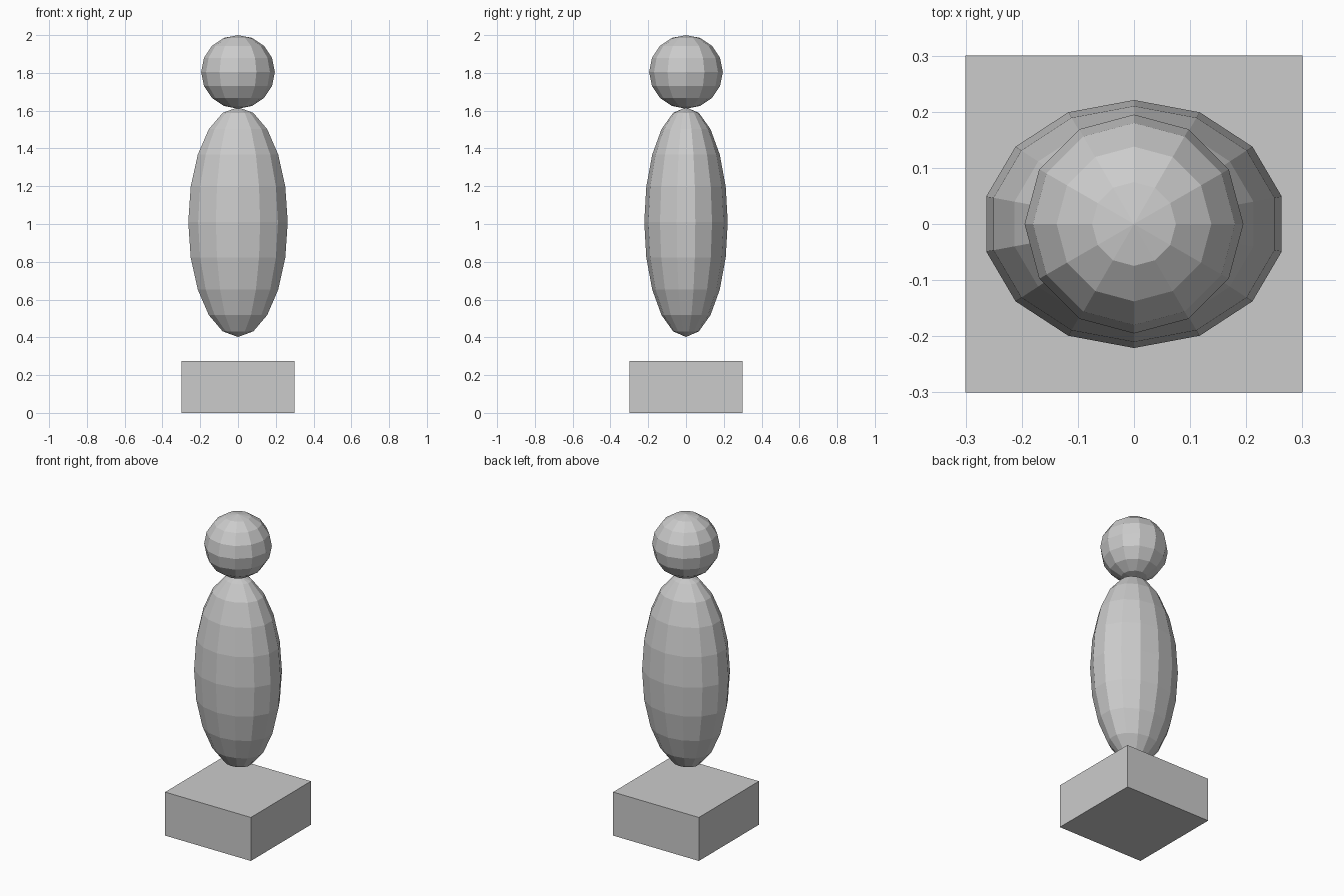
import bpy

if "Cube" in bpy.data.objects:
    bpy.data.objects.remove(bpy.data.objects["Cube"])


def ellipsoid(name, segments, rings, z, radii):
    """Flat-faced sphere stretched to the given radii."""
    bpy.ops.mesh.primitive_uv_sphere_add(segments=segments, ring_count=rings,
                                         radius=1, location=(0, 0, z))
    ob = bpy.context.object
    ob.name = name
    ob.scale = radii
    bpy.ops.object.transform_apply(location=False, rotation=False, scale=True)
    return ob


# Square base block
bpy.ops.mesh.primitive_cube_add(size=1, location=(0, 0, 0.1375))
base = bpy.context.object
base.name = "base"
base.scale = (0.6, 0.6, 0.275)
bpy.ops.object.transform_apply(location=False, rotation=False, scale=True)

# Tall body, wider than deep, hovering above the base
ellipsoid("body", 14, 10, 1.01, (0.27, 0.221, 0.608))

# Round head resting on the body
ellipsoid("head", 12, 8, 1.805, (0.195, 0.195, 0.195))
